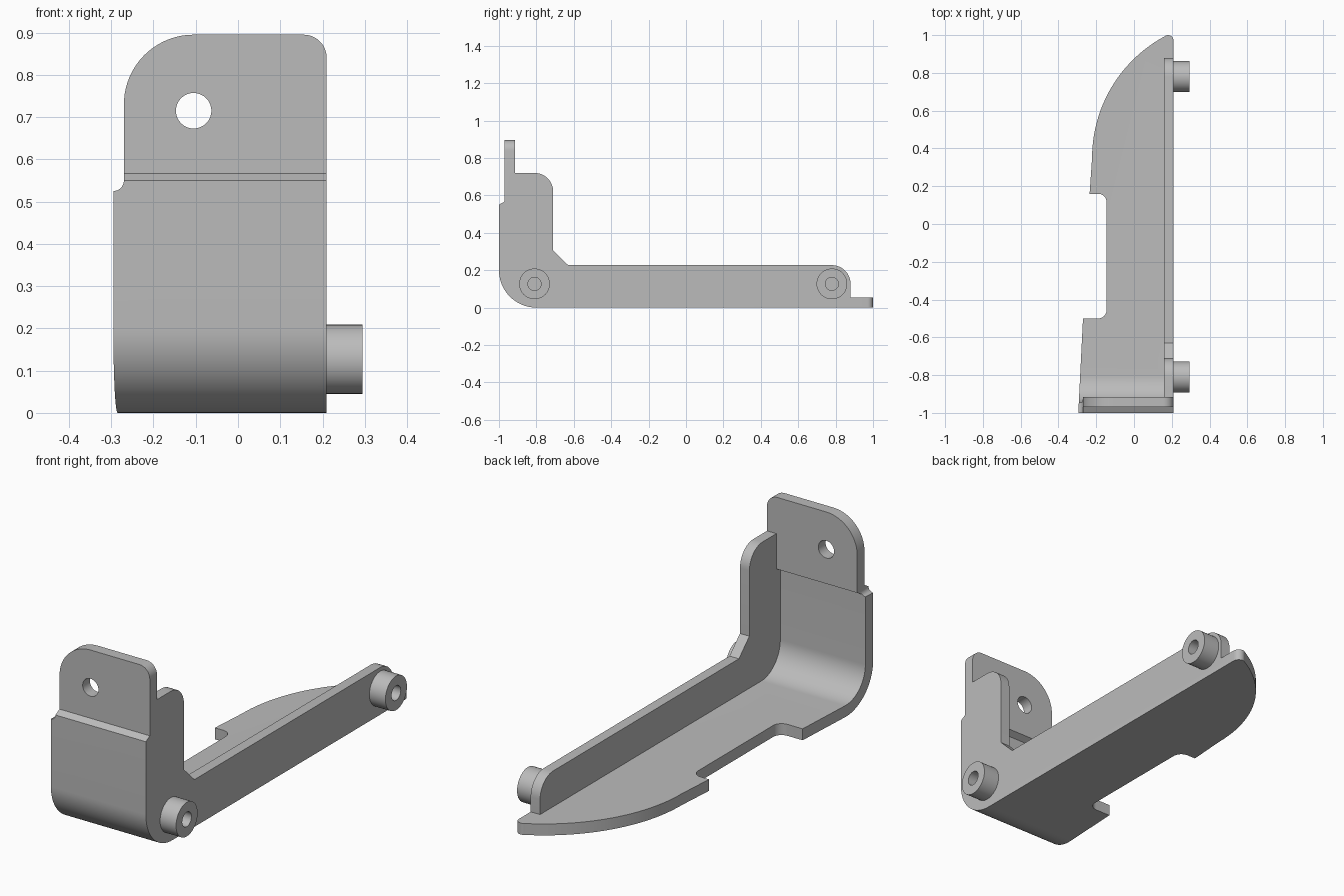
import bpy
import bmesh
from math import cos, sin, radians

cube = bpy.data.objects.get("Cube")
if cube:
    bpy.data.objects.remove(cube, do_unlink=True)

grey = bpy.data.materials.new("light grey metal")
grey.use_nodes = True
colour = (0.5, 0.5, 0.5, 1)
grey.diffuse_color = colour
grey.node_tree.nodes["Principled BSDF"].inputs["Base Color"].default_value = colour


def arc(cx, cy, r, start, end, n=12):
    """Points along an arc, angles in degrees."""
    angles = [radians(start + (end - start) * i / n) for i in range(n + 1)]
    return [(cx + r * cos(a), cy + r * sin(a)) for a in angles]


def prism(name, outline, axis, lo, hi):
    """Extrude a 2D outline along the given axis."""
    place = {"x": lambda u, v: (lo, u, v),
             "y": lambda u, v: (u, lo, v),
             "z": lambda u, v: (u, v, lo)}[axis]
    bm = bmesh.new()
    face = bm.faces.new([bm.verts.new(place(u, v)) for u, v in outline])
    moved = bmesh.ops.extrude_face_region(bm, geom=[face])["geom"]
    shift = [(hi - lo) if a == axis else 0 for a in "xyz"]
    bmesh.ops.translate(bm, vec=shift,
                        verts=[g for g in moved if isinstance(g, bmesh.types.BMVert)])
    bmesh.ops.recalc_face_normals(bm, faces=bm.faces)
    mesh = bpy.data.meshes.new(name)
    bm.to_mesh(mesh)
    bm.free()
    mesh.materials.append(grey)
    obj = bpy.data.objects.new(name, mesh)
    bpy.context.collection.objects.link(obj)
    return obj


def circle(cx, cy, r, n=40):
    return arc(cx, cy, r, 0, 360, n)[:-1]


def combine(target, tool, operation):
    """Apply a boolean and discard the tool."""
    mod = target.modifiers.new(operation, "BOOLEAN")
    mod.operation = operation
    mod.solver = "EXACT"
    mod.object = tool
    bpy.context.view_layer.objects.active = target
    bpy.ops.object.modifier_apply(modifier=mod.name)
    bpy.data.objects.remove(tool, do_unlink=True)


SIDE = 0.21

# Bent sheet: floor, curved bend, front plate and stepped tab
sheet = [(1.05, 0)] + arc(-0.8, 0.2, 0.2, 270, 180, 20)
sheet += [(-1, 0.55), (-0.97, 0.567), (-0.97, 0.95), (-0.915, 0.95),
          (-0.915, 0.55), (-0.945, 0.533)]
sheet += arc(-0.8, 0.2, 0.145, 180, 270, 20) + [(1.05, 0.055)]
bracket = prism("bracket", sheet, "x", -0.32, SIDE)

# Trim to the floor outline: tapered front, notch and curved rear
plan = [(0.3, -1.1), (-0.3, -1.1), (-0.27, -0.5)]
plan += arc(-0.19, -0.455, 0.045, 270, 360)
plan += arc(-0.19, 0.115, 0.045, 0, 90)
plan += [(-0.235, 0.16)] + arc(0.509, 0.35, 0.731, 180, 118, 24)
plan += arc(0.18, 0.97, 0.03, 112, 0, 8) + [(0.3, 0.96)]
combine(bracket, prism("plan_trim", plan, "z", -0.2, 1.2), "INTERSECT")

# Trim to the front outline: shoulder and rounded tab corners
front = [(0.3, -0.1), (-0.36, -0.1), (-0.36, 0.525)]
front += arc(-0.295, 0.55, 0.025, 270, 360, 8)
front += arc(-0.105, 0.73, 0.165, 180, 90, 20)
front += arc(0.155, 0.84, 0.055, 90, 0) + [(0.211, 0.7), (0.3, 0.7)]
combine(bracket, prism("front_trim", front, "y", -1.2, 1.2), "INTERSECT")

# Hole in the tab
combine(bracket, prism("tab_hole", circle(-0.105, 0.715, 0.042), "y", -1.2, -0.7),
        "DIFFERENCE")

# Side wall, with its lower and front edges buried in the sheet
wall = [(0.88, 0.03)] + arc(0.78, 0.127, 0.1, 0, 90)
wall += [(-0.63, 0.227), (-0.71, 0.305)]
wall += arc(-0.81, 0.62, 0.1, 0, 90)
wall += [(-0.94, 0.72), (-0.94, 0.57), (-0.97, 0.545)]
wall += arc(-0.8, 0.2, 0.17, 180, 270, 20)
combine(bracket, prism("side_wall", wall, "x", 0.16, SIDE), "UNION")

# Round bosses with blind holes
for y in (-0.81, 0.78):
    boss = prism("boss", circle(y, 0.127, 0.082), "x", SIDE - 0.02, 0.295)
    combine(bracket, boss, "UNION")
    hole = prism("boss_hole", circle(y, 0.127, 0.035), "x", SIDE, 0.35)
    combine(bracket, hole, "DIFFERENCE")

bpy.ops.object.select_all(action="DESELECT")
bracket.select_set(True)
bpy.context.view_layer.objects.active = bracket
bpy.ops.object.shade_smooth_by_angle(angle=radians(25))
